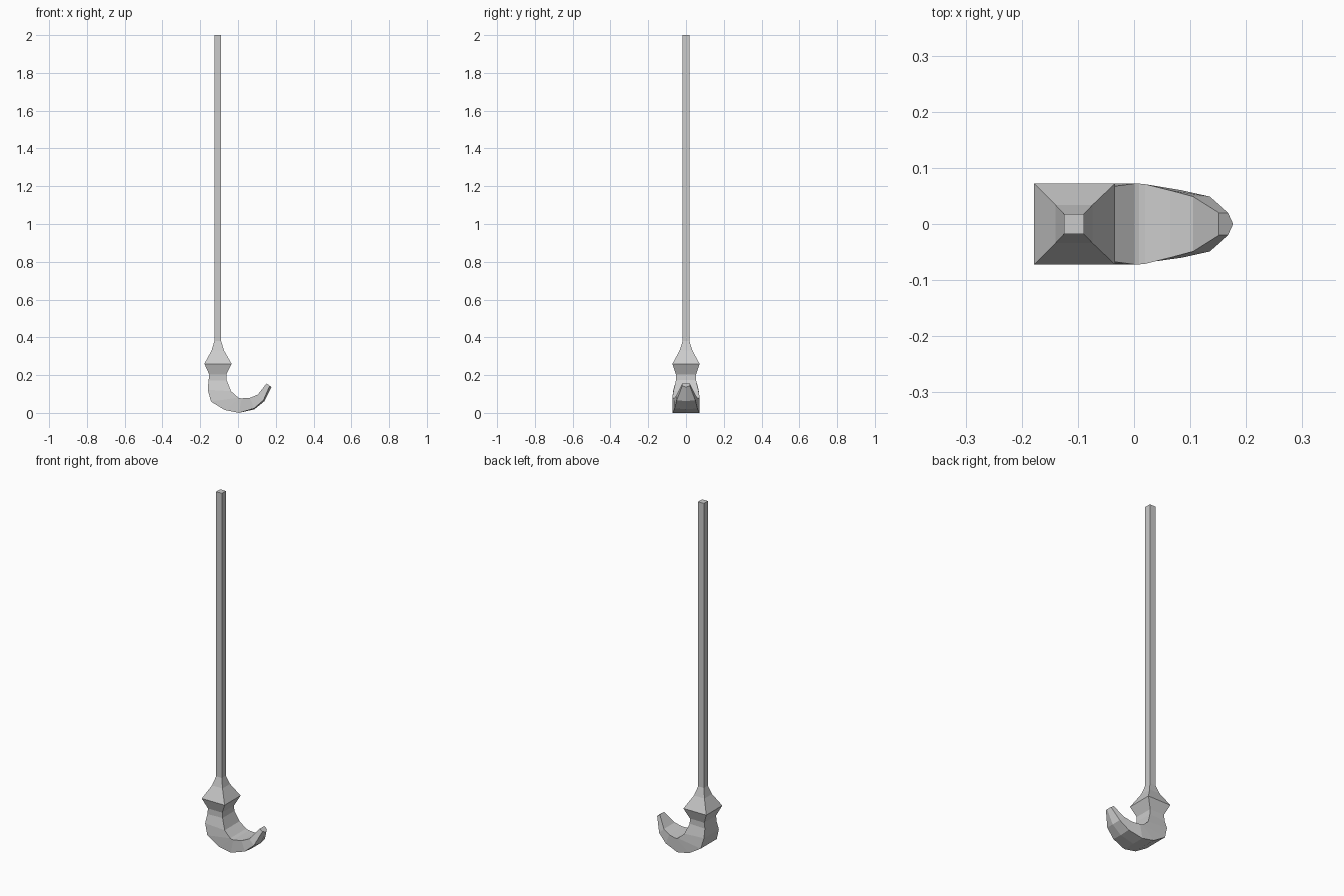
import bpy, bmesh

# Sections down the hook: outer x, z, inner x, z, half depth, keel amount
SECTIONS = [
    (-0.125, 2.00, -0.089, 2.00, 0.018, 0),
    (-0.125, 0.38, -0.089, 0.38, 0.018, 0),
    (-0.140, 0.33, -0.074, 0.33, 0.034, 0),
    (-0.178, 0.26, -0.034, 0.26, 0.072, 0),
    (-0.152, 0.203, -0.062, 0.203, 0.053, 0),
    (-0.156, 0.17, -0.060, 0.173, 0.053, 0),
    (-0.160, 0.122, -0.037, 0.115, 0.067, 0),
    (-0.143, 0.060, 0.001, 0.081, 0.072, 0),
    (-0.070, 0.015, 0.009, 0.078, 0.072, 0),
    (0.005, 0.000, 0.020, 0.077, 0.071, 0),
    (0.087, 0.019, 0.064, 0.080, 0.060, 0.08),
    (0.140, 0.062, 0.105, 0.097, 0.049, 0.15),
    (0.177, 0.137, 0.151, 0.156, 0.020, 0.35),
]

bm = bmesh.new()
rings = []
for ox, oz, ix, iz, h, k in SECTIONS:
    # The shoulders sit slightly inside the outer keel near the tip
    sx, sz = ox + (ix - ox) * k, oz + (iz - oz) * k
    pts = [(ix, -h, iz), (ix, h, iz), (sx, h, sz), (ox, 0, oz), (sx, -h, sz)]
    rings.append([bm.verts.new(p) for p in pts])

# Skin the sections and close both ends
for a, b in zip(rings, rings[1:]):
    for i in range(5):
        j = (i + 1) % 5
        bm.faces.new((a[i], a[j], b[j], b[i]))
bm.faces.new(rings[0])
bm.faces.new(rings[-1][::-1])
bmesh.ops.recalc_face_normals(bm, faces=bm.faces[:])

mesh = bpy.data.meshes.new("hook_pole")
bm.to_mesh(mesh)
bm.free()
bpy.context.collection.objects.link(bpy.data.objects.new("hook_pole", mesh))
